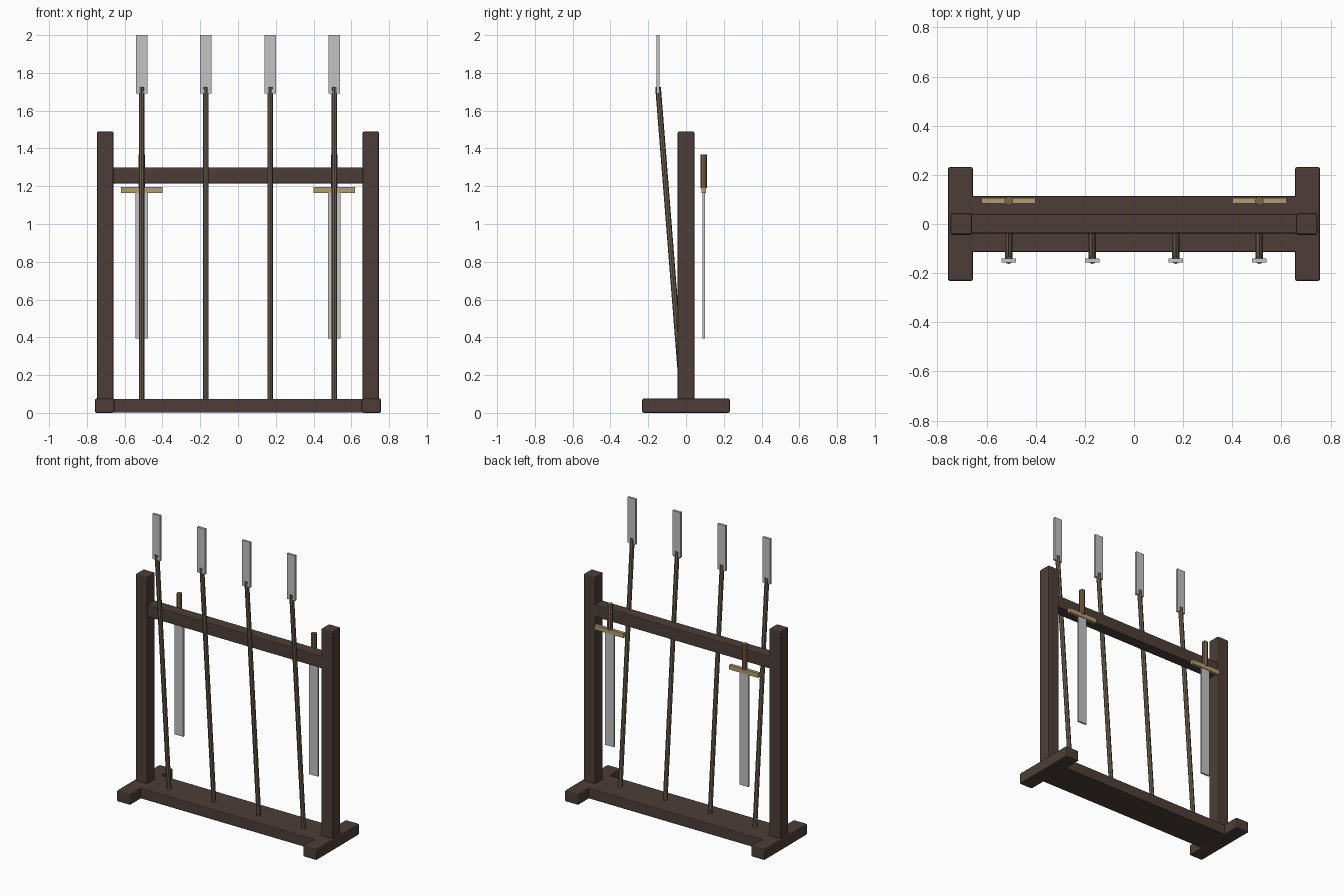
import bpy
from mathutils import Vector

cube = bpy.data.objects.get("Cube")
if cube:
    bpy.data.objects.remove(cube, do_unlink=True)


def material(name, colour):
    m = bpy.data.materials.new(name)
    m.use_nodes = True
    m.diffuse_color = (*colour, 1)
    m.node_tree.nodes["Principled BSDF"].inputs["Base Color"].default_value = (*colour, 1)
    return m


WOOD = material("dark wood", (0.075, 0.048, 0.04))
SHAFT = material("weathered shaft", (0.16, 0.125, 0.09))
GRIP = material("brown leather", (0.22, 0.13, 0.07))
BRASS = material("dull brass", (0.45, 0.34, 0.17))
STEEL = material("pale steel", (0.55, 0.55, 0.56))


def box(name, low, high, mat, bevel=0.0):
    """Box between two corners, with optional softened edges."""
    low, high = Vector(low), Vector(high)
    bpy.ops.mesh.primitive_cube_add(size=1, location=(low + high) / 2)
    ob = bpy.context.object
    ob.name = name
    ob.scale = high - low
    bpy.ops.object.transform_apply(location=False, rotation=False, scale=True)
    ob.data.materials.append(mat)
    if bevel:
        mod = ob.modifiers.new("soft edges", 'BEVEL')
        mod.width = bevel
        mod.segments = 2
    return ob


def rod(name, start, end, radius, mat, sides=8):
    """Straight round bar between two points."""
    start, end = Vector(start), Vector(end)
    axis = end - start
    bpy.ops.mesh.primitive_cylinder_add(vertices=sides, radius=radius, depth=axis.length,
                                        location=(start + end) / 2)
    ob = bpy.context.object
    ob.name = name
    ob.rotation_euler = axis.to_track_quat('Z', 'Y').to_euler()
    ob.data.materials.append(mat)
    bpy.ops.object.shade_smooth_by_angle()
    return ob


# Base plank and top rail
box("base_plank", (-0.67, -0.114, 0.001), (0.67, 0.114, 0.074), WOOD, 0.005)
box("top_rail", (-0.67, -0.038, 1.215), (0.67, 0.04, 1.3), WOOD, 0.005)

for side, label in ((1, "left"), (-1, "right")):
    # Foot and post at each end
    inner, outer = sorted((side * 0.655, side * 0.757))
    box(label + "_foot", (inner, -0.232, 0), (outer, 0.232, 0.076), WOOD, 0.008)
    inner, outer = sorted((side * 0.659, side * 0.746))
    box(label + "_post", (inner, -0.044, 0.06), (outer, 0.044, 1.49), WOOD, 0.008)

    # Sword hanging behind the rail
    x, y = side * 0.51, 0.094
    box(label + "_sword_blade", (x - 0.033, y - 0.006, 0.395), (x + 0.033, y + 0.006, 1.18), STEEL)
    box(label + "_sword_guard", (x - 0.11, y - 0.011, 1.165), (x + 0.11, y + 0.011, 1.196), BRASS)
    rod(label + "_sword_grip", (x, y, 1.19), (x, y, 1.368), 0.018, GRIP)

# Row of spears leaning on the front
for i in range(4):
    x = -0.51 + 0.34 * i
    rod(f"spear_shaft_{i + 1}", (x, -0.017, 0.06), (x, -0.148, 1.725), 0.015, SHAFT)
    box(f"spear_head_{i + 1}", (x - 0.03, -0.156, 1.69), (x + 0.03, -0.14, 2.0), STEEL)
